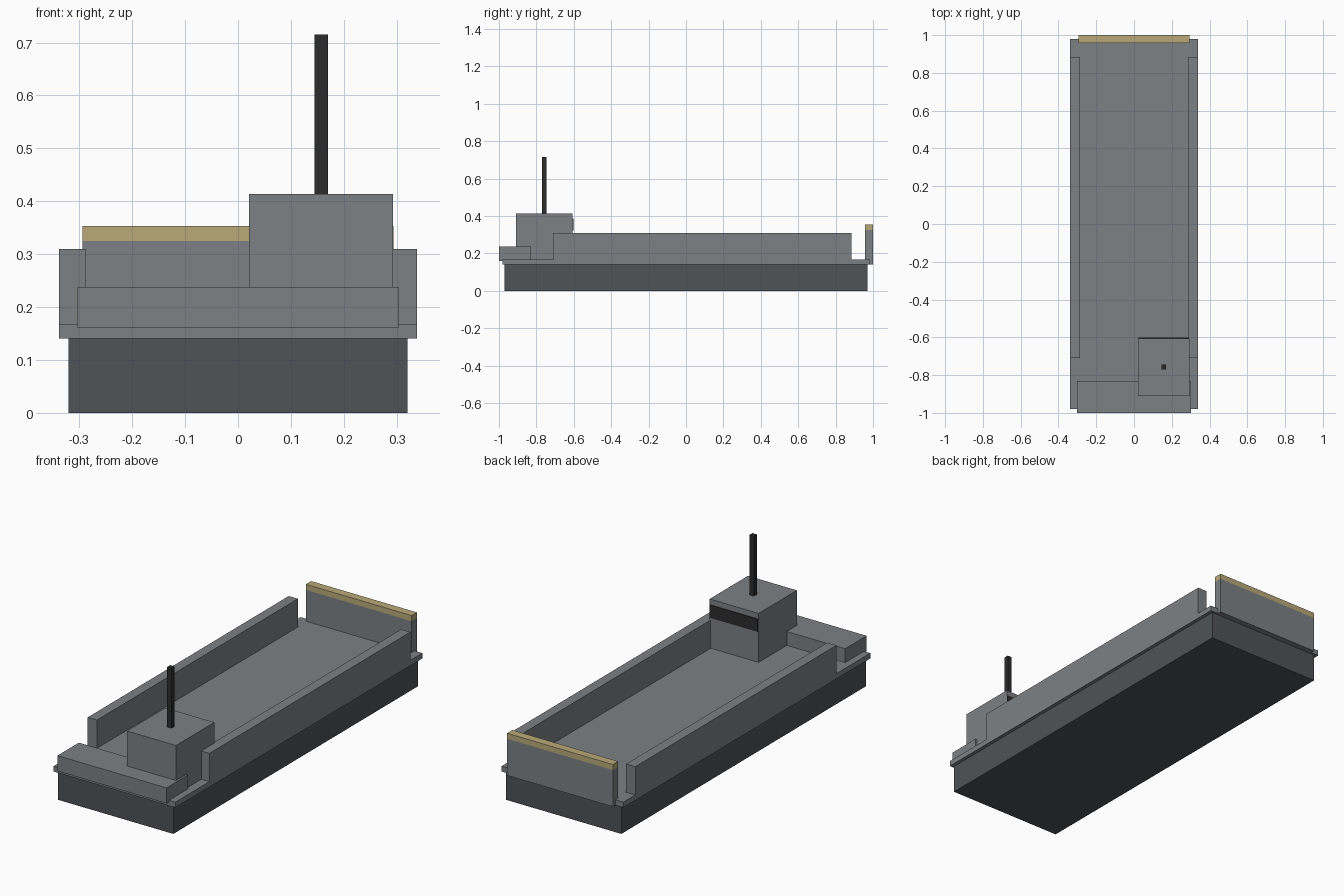
import bpy

# Remove the default cube only
cube = bpy.data.objects.get("Cube")
if cube:
    bpy.data.objects.remove(cube, do_unlink=True)


def material(name, rgb):
    """Flat colour from 0-255 sRGB, stored as linear."""
    lin = [((c / 255 + 0.055) / 1.055) ** 2.4 for c in rgb] + [1.0]
    m = bpy.data.materials.new(name)
    m.use_nodes = True
    m.diffuse_color = lin
    m.node_tree.nodes["Principled BSDF"].inputs["Base Color"].default_value = lin
    return m


grey = material("deck grey", (124, 129, 132))
hull_grey = material("dark hull grey", (79, 83, 87))
black = material("black", (44, 44, 44))
tan = material("tan", (186, 170, 122))


def box(name, x, y, z, mat):
    """Box spanning the given (min, max) ranges."""
    bpy.ops.mesh.primitive_cube_add(size=1)
    ob = bpy.context.object
    ob.name = name
    ob.location = [(a + b) / 2 for a, b in (x, y, z)]
    ob.scale = [b - a for a, b in (x, y, z)]
    bpy.ops.object.transform_apply(location=True, rotation=False, scale=True)
    ob.data.materials.append(mat)
    return ob


# Hull and overhanging deck
box("hull", (-0.32, 0.32), (-0.97, 0.97), (0, 0.141), hull_grey)
box("deck", (-0.338, 0.338), (-0.98, 0.98), (0.141, 0.168), grey)

# Side walls, mirrored left and right
for side, s in (("left", 1), ("right", -1)):
    x = sorted((s * 0.287, s * 0.338))
    box(side + "_wall", x, (-0.71, 0.885), (0.16, 0.31), grey)

# Raised block at the front
box("front_block", (-0.303, 0.303), (-1.0, -0.83), (0.16, 0.238), grey)

# Loading ramp at the back with its tan top edge
box("ramp", (-0.294, 0.294), (0.958, 1.0), (0.141, 0.325), grey)
box("ramp_edge", (-0.294, 0.294), (0.958, 1.0), (0.325, 0.353), tan)

# Cabin with window band on its back, and mast
box("cabin", (0.021, 0.293), (-0.91, -0.606), (0.16, 0.414), grey)
box("window_band", (0.023, 0.291), (-0.608, -0.602), (0.322, 0.386), black)
box("mast", (0.145, 0.17), (-0.77, -0.745), (0.41, 0.715), black)
